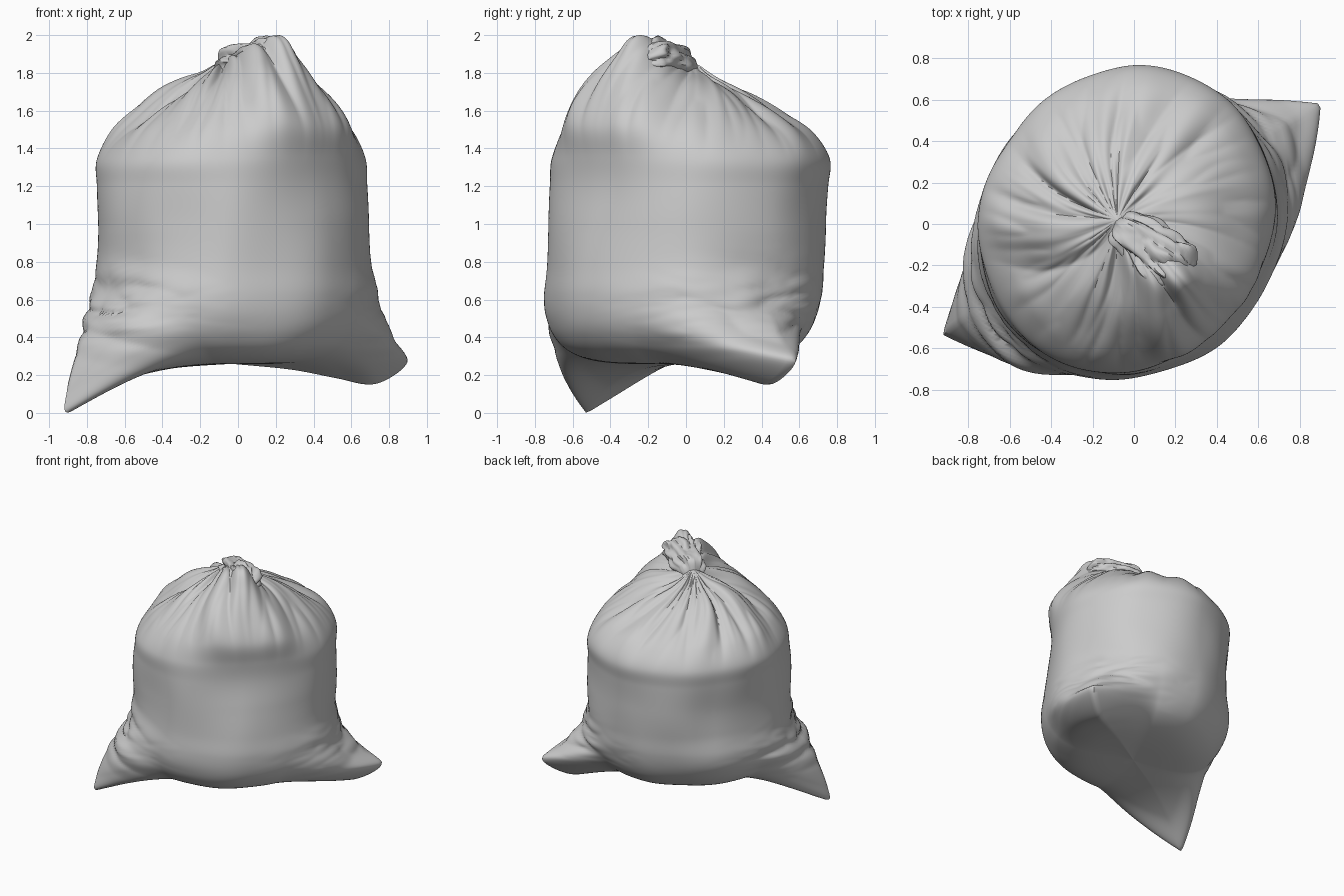
import bpy, bmesh, math
from mathutils import Vector, noise

cube = bpy.data.objects.get("Cube")
if cube:
    bpy.data.objects.remove(cube)

# Radius/height profiles, from the middle of the underside to the gathered top
BODY = [(0, .26), (.27, .26), (.46, .28), (.59, .33), (.67, .41), (.715, .51), (.73, .63),
        (.72, .78), (.715, 1.0), (.715, 1.2), (.71, 1.34), (.62, 1.47), (.48, 1.58),
        (.32, 1.69), (.14, 1.78), (.05, 1.84), (0, 1.86)]
RIGHT_EAR = [(0, .26), (.38, .23), (.72, .14), (.96, 0), (.97, .11), (.91, .29), (.83, .46),
             (.75, .63)] + BODY[8:]
LEFT_EAR = [(0, .26), (.35, .23), (.64, .18), (.88, .15), (1.085, .27), (.95, .38), (.83, .53),
            (.735, .7)] + BODY[8:]
SHOULDER = BODY[:10] + [(.725, 1.36), (.73, 1.52), (.645, 1.67), (.48, 1.80), (.25, 1.85),
                        (.06, 1.86), (0, 1.86)]
NECK = BODY[:10] + [(.725, 1.36), (.735, 1.53), (.66, 1.70), (.54, 1.86), (.40, 1.97),
                    (.16, 1.90), (0, 1.86)]


def smooth(a, b, x):
    t = min(1, max(0, (x - a) / (b - a)))
    return t * t * (3 - 2 * t)


def sample(points, t):
    """Catmull-Rom point on a list of tuples, t from 0 to 1."""
    f = t * (len(points) - 1)
    i = min(int(f), len(points) - 2)
    u = f - i
    a, b, c, d = (Vector(points[min(max(i + k, 0), len(points) - 1)]) for k in (-1, 0, 1, 2))
    return b + (c - a) * (u / 2) + (2 * a - 5 * b + 4 * c - d) * (u * u / 2) \
        + (3 * b - a - 3 * c + d) * (u ** 3 / 2)


def angle_from(theta, degrees):
    return (theta - math.radians(degrees) + math.pi) % math.tau - math.pi


def lobe(theta, degrees, before, after):
    """Weight that is 1 in one direction and falls to 0 on both sides."""
    d = angle_from(theta, degrees)
    return max(0, 1 - abs(d) / (after if d > 0 else before))


def ridge(x, y, z):
    """Creased noise: sharp valleys between rounded folds."""
    return abs(noise.noise(Vector((x, y, z)))) - .2


def loft(name, point, rings, sides):
    """Skin closed rings given by point(t, theta) and cap both ends."""
    bm = bmesh.new()
    rows = [[bm.verts.new(point(i / rings, j / sides * math.tau)) for j in range(sides)]
            for i in range(rings + 1)]
    for low, high in zip(rows, rows[1:]):
        for j in range(sides):
            k = (j + 1) % sides
            bm.faces.new((low[j], low[k], high[k], high[j]))
    bmesh.ops.remove_doubles(bm, verts=bm.verts, dist=.0005)
    bmesh.ops.holes_fill(bm, edges=bm.edges, sides=sides)
    bmesh.ops.recalc_face_normals(bm, faces=bm.faces)
    mesh = bpy.data.meshes.new(name)
    bm.to_mesh(mesh)
    bm.free()
    obj = bpy.data.objects.new(name, mesh)
    bpy.context.collection.objects.link(obj)
    bpy.ops.object.select_all(action='DESELECT')
    obj.select_set(True)
    bpy.context.view_layer.objects.active = obj
    bpy.ops.object.shade_smooth_by_angle(angle=math.radians(50))


def bag_point(t, theta):
    p = sample(BODY, t)
    upper = ((SHOULDER, smooth(0, 1, lobe(theta, -48, 1.5, 1.45))),
             (NECK, smooth(0, 1, lobe(theta, -43, .8, .65))))
    lower = ((RIGHT_EAR, lobe(theta, 207.3, .65, .88) ** 1.7),
             (LEFT_EAR, lobe(theta, 33.3, .95, .55) ** 1.8))
    for profile, weight in upper if t > .5 else lower:
        p = p.lerp(sample(profile, t), weight)
    r, z = max(0, p.x), p.y
    c, s = math.cos(theta), math.sin(theta)

    # Slightly wider from corner to corner, flatter at the back right
    side = smooth(.1, .6, r)
    r += .027 * math.cos(2 * angle_from(theta, 40)) * side
    r -= .025 * smooth(0, 1, lobe(theta, 140, .9, .9)) * side * smooth(.5, .8, z)

    # Pleats running out from the gather, with a slight twist
    top = smooth(1.3, 1.7, z) * smooth(0, .2, r)
    ct, st = math.cos(theta + .3 * r), math.sin(theta + .3 * r)
    fold = ridge(ct * 2.3, st * 2.3, r * 1.2) + .4 * ridge(ct * 5, st * 5, r * 2 + 5)
    r += .05 * top * fold
    z += .08 * top * fold

    # Long creases above the two corners
    near = max(math.exp(-(angle_from(theta, a) / .6) ** 2) for a in (30, 208))
    crease = near * math.exp(-((z - .55) / .17) ** 2) * (t > .2)
    r += crease * (.09 * ridge(c * 1.5, s * 1.5, z * 7 + c) + .03 * ridge(c * 3, s * 3, z * 13))

    # Soft dents in the filled side
    r += .04 * smooth(.2, .6, r) * noise.noise(Vector((c * 1.6, s * 1.6, z * 2 + 3)))

    gather = smooth(1.35, 1.8, z)
    return (-.035 - .045 * gather + r * c,
            .075 * (z - .9) * (1 - gather) + .02 * gather + 1.02 * r * s, max(0, z))


# Tied tuft: centre and radius along its lean
TUFT = [(-.08, .01, 1.79, .04), (-.05, -.02, 1.85, .065), (.04, -.08, 1.86, .09),
        (.12, -.15, 1.87, .11), (.2, -.21, 1.87, .11), (.25, -.26, 1.86, .06)]


def tuft_point(t, theta):
    x, y, z, r = sample(TUFT, t)
    c, s = math.cos(theta), math.sin(theta)
    r *= 1 + .8 * ridge(c * 1.5, s * 1.5, t * 2) + .25 * ridge(c * 3, s * 3, t * 4 + 2)
    across = Vector((.65, .76, 0)) * (c * r * 1.2)
    return Vector((x, y, z)) + across + Vector((-.15, .15, 1)) * (s * r)


loft("bag", bag_point, 150, 288)
loft("tied_tuft", tuft_point, 36, 64)
